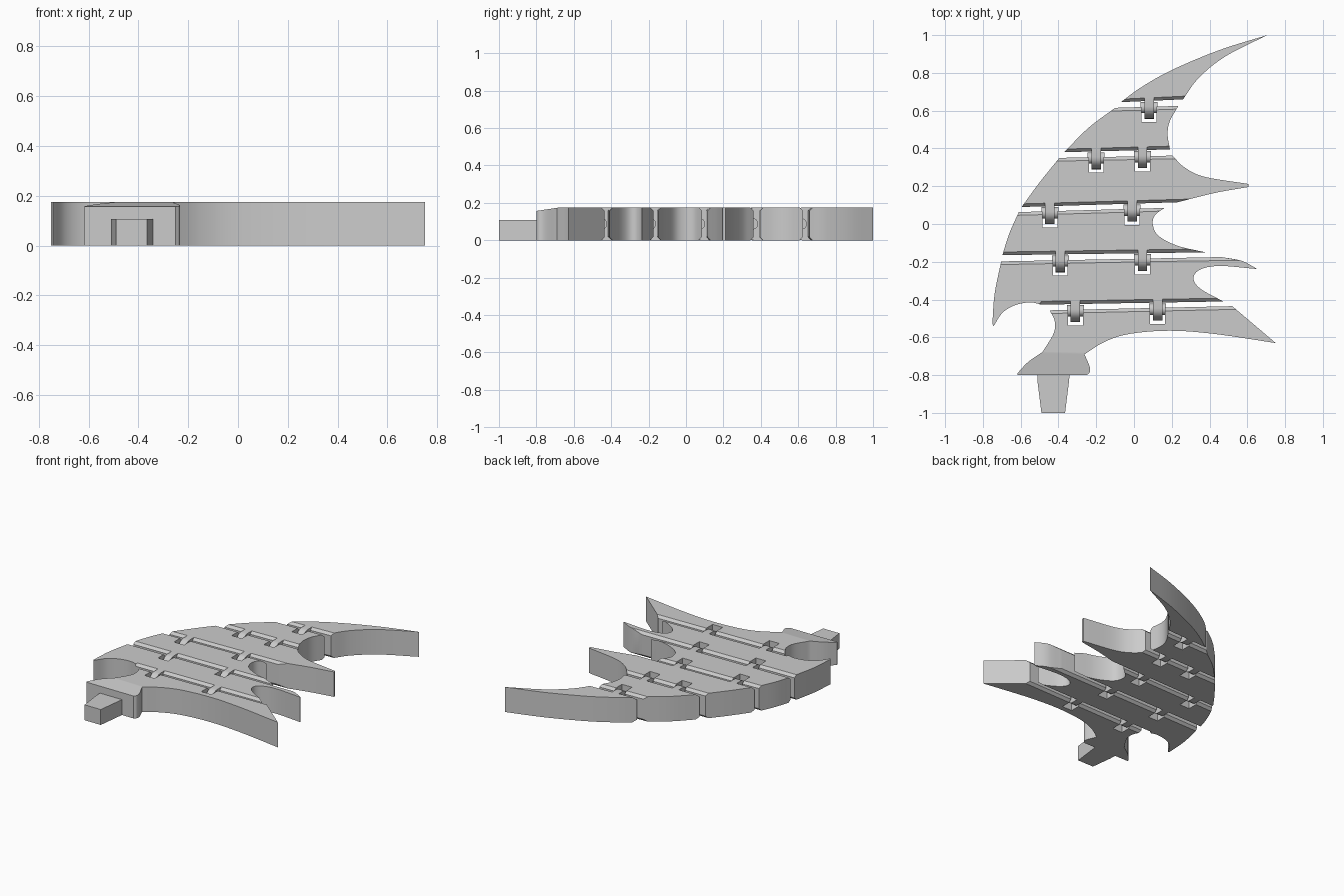
import bpy
import bmesh
from math import pi, sin, cos
from mathutils import Vector

if "Cube" in bpy.data.objects:
    bpy.data.objects.remove(bpy.data.objects["Cube"])

H = 0.175         # plate thickness
CH = 0.017        # chamfer along the joints
NOTCH = 0.039     # half width of a hinge notch
REACH = 0.095     # length of a hinge tab
grey = bpy.data.materials.new("plain grey")
grey.use_nodes = True
grey.diffuse_color = (0.6, 0.6, 0.6, 1)
grey.node_tree.nodes["Principled BSDF"].inputs["Base Color"].default_value = (0.6, 0.6, 0.6, 1)


def curve(pts, steps=6):
    """Smooth run through the points."""
    p = [Vector(q) for q in pts]
    if len(p) < 3:
        return p
    p = [2 * p[0] - p[1]] + p + [2 * p[-1] - p[-2]]
    out = []
    for a, b, c, d in zip(p, p[1:], p[2:], p[3:]):
        for i in range(steps):
            t = i / steps
            out.append(0.5 * (2 * b + (c - a) * t + (2 * a - 5 * b + 4 * c - d) * t * t
                              + (3 * b - a - 3 * c + d) * t ** 3))
    return out + [p[-2]]


def side(runs):
    return [p for run in runs for p in curve(run)]


def pull(run, sign):
    """Draw the joint end of a side back along itself by the chamfer."""
    limit = run[0].y + sign * CH
    k = next(i for i, p in enumerate(run) if sign * (p.y - limit) >= 0)
    a, b = run[k - 1], run[k]
    hit = a.lerp(b, (limit - a.y) / (b.y - a.y))
    if (hit - run[0]).length > 0.2:
        return [run[0] + Vector((0, sign * CH))] + run[1:]
    return [hit] * k + run[k:]


def height_at(a, b, x):
    return a.y + (b.y - a.y) * (x - a.x) / (b.x - a.x)


def stack(bm, layers):
    """Closed solid from equally long rings of 3D points."""
    rows = [[bm.verts.new(p) for p in layer] for layer in layers]
    n = len(rows[0])
    for low, high in zip(rows, rows[1:]):
        for i in range(n):
            j = (i + 1) % n
            bm.faces.new((low[i], low[j], high[j], high[i]))
    bm.faces.new(rows[0][::-1])
    bm.faces.new(rows[-1])
    bmesh.ops.remove_doubles(bm, verts=bm.verts, dist=1e-5)
    bmesh.ops.recalc_face_normals(bm, faces=bm.faces)


def finish(bm, name):
    mesh = bpy.data.meshes.new(name)
    bm.to_mesh(mesh)
    bm.free()
    mesh.materials.append(grey)
    obj = bpy.data.objects.new(name, mesh)
    bpy.context.collection.objects.link(obj)
    bpy.ops.object.select_all(action='DESELECT')
    obj.select_set(True)
    bpy.context.view_layer.objects.active = obj
    bpy.ops.object.shade_smooth_by_angle(angle=0.5)


def bar(name, profile, x, half):
    """Solid with a yz profile, centred on x."""
    bm = bmesh.new()
    stack(bm, [[(x + s * half, y, z) for y, z in profile] for s in (-1, 1)])
    finish(bm, name)


# Each plate: left runs from top to bottom, right runs from bottom to top
plates = {
    "tip_plate": (
        [[(0.705, 1), (0.45, 0.92), (0.2, 0.815), (0.04, 0.725), (-0.07, 0.645)]],
        [[(0.26, 0.66), (0.34, 0.77), (0.48, 0.885), (0.705, 1)]]),
    "upper_plate": (
        [[(-0.1, 0.615), (-0.24, 0.51), (-0.37, 0.38)]],
        [[(0.19, 0.395), (0.178, 0.476), (0.19, 0.545), (0.235, 0.625)]]),
    "long_spike_plate": (
        [[(-0.395, 0.35), (-0.5, 0.22), (-0.595, 0.09)]],
        [[(0.23, 0.115), (0.426, 0.164), (0.606, 0.196)],
         [(0.606, 0.212), (0.373, 0.25), (0.267, 0.3), (0.204, 0.362)]]),
    "middle_plate": (
        [[(-0.61, 0.063), (-0.66, -0.05), (-0.697, -0.165)]],
        [[(0.378, -0.15), (0.23, -0.115), (0.13, -0.063), (0.1, -0.005), (0.11, 0.045), (0.161, 0.085)]]),
    "horn_plate": (
        [[(-0.703, -0.198), (-0.738, -0.37), (-0.75, -0.53)],
         [(-0.743, -0.54), (-0.696, -0.47), (-0.63, -0.43), (-0.55, -0.415), (-0.49, -0.427)]],
        [[(0.473, -0.41), (0.355, -0.345), (0.315, -0.29), (0.347, -0.243), (0.452, -0.222), (0.648, -0.238)],
         [(0.648, -0.235), (0.57, -0.195), (0.463, -0.175)]]),
    "root_plate": (
        [[(-0.447, -0.457), (-0.42, -0.513), (-0.426, -0.58), (-0.484, -0.677)],
         [(-0.484, -0.677), (-0.56, -0.73), (-0.617, -0.79)], [(-0.617, -0.8), (-0.25, -0.8)]],
        [[(-0.25, -0.8), (-0.235, -0.785), (-0.235, -0.755), (-0.262, -0.69)],
         [(-0.262, -0.69), (-0.156, -0.624), (-0.024, -0.582), (0.188, -0.565), (0.426, -0.582), (0.75, -0.63)],
         [(0.75, -0.63), (0.637, -0.534), (0.52, -0.435)]]),
}

# Hinge x positions above each plate
hinges = [[], [0.08], [-0.2, 0.045], [-0.445, -0.01], [-0.39, 0.045], [-0.31, 0.125]]

joint = None      # lower edge of the plate above
for (name, (left_runs, right_runs)), xs in zip(plates.items(), hinges):
    left, right = side(left_runs), side(right_runs)
    left_end, right_end = left, right
    if joint:
        left_end = pull(left_end, -1)
        right_end = pull(right_end[::-1], -1)[::-1]
    if name != "root_plate":
        left_end = pull(left_end[::-1], 1)[::-1]
        right_end = pull(right_end, 1)
    middle, end = left + right, left_end + right_end

    for x in reversed(xs):
        tab_root = height_at(*joint, x)
        tab_end = tab_root - REACH
        # Notch in the upper edge
        for dx, inside in ((NOTCH, False), (NOTCH, True), (-NOTCH, True), (-NOTCH, False)):
            y = tab_end - 0.018 if inside else height_at(left[0], right[-1], x + dx)
            middle.append(Vector((x + dx, y)))
            end.append(Vector((x + dx, y if inside else y - CH)))
        # Tab with a rounded end, and the pin across the notch
        tab = [(tab_root + 0.03, H)]
        tab += [(tab_end + 0.065 * (1 - sin(pi * k / 12)), H / 2 + H / 2 * cos(pi * k / 12)) for k in range(13)]
        bar("hinge_tab", tab + [(tab_root + 0.03, 0)], x, 0.025)
        pin = [(tab_end + 0.06 + 0.03 * cos(pi * k / 8), H / 2 + 0.03 * sin(pi * k / 8)) for k in range(16)]
        bar("hinge_pin", pin, x, 0.045)

    bm = bmesh.new()
    stack(bm, [[(p.x, p.y, z) for p in ring]
               for ring, z in ((end, 0), (middle, CH), (middle, H - CH), (end, H))])
    if name == "root_plate":
        # Slope the top down towards the peg
        geom = bm.verts[:] + bm.edges[:] + bm.faces[:]
        bmesh.ops.bisect_plane(bm, geom=geom, plane_co=(0, -0.68, 0), plane_no=(0, 1, 0))
        for v in bm.verts:
            if v.co.z > H / 2 and v.co.y < -0.68:
                v.co.z -= (-0.68 - v.co.y) * 0.15
    finish(bm, name)
    joint = (left[-1], right[0])

# Mounting peg
bm = bmesh.new()
outline = [(-0.51, -0.79), (-0.51, -0.84), (-0.49, -1), (-0.365, -1), (-0.345, -0.84), (-0.34, -0.79)]
stack(bm, [[(x, y, z) for x, y in outline] for z in (0, 0.108)])
finish(bm, "mounting_peg")
